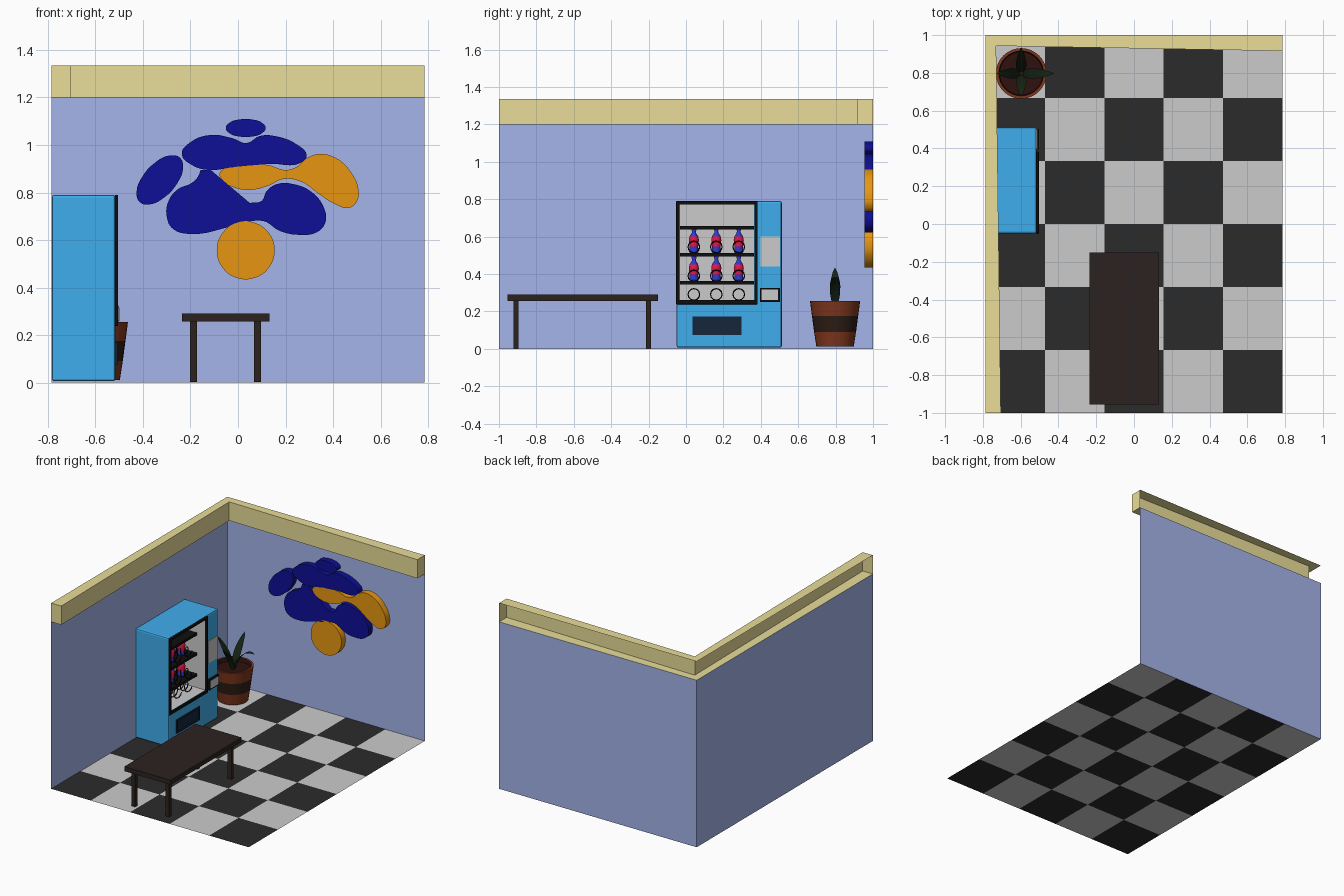
import bpy
from math import pi, sin, cos, radians

if "Cube" in bpy.data.objects:
    bpy.data.objects.remove(bpy.data.objects["Cube"])

def mat(name, *rgb):
    # colours are given as seen on screen and turned into linear values
    m = bpy.data.materials.new(name)
    s = [c * 1.132 for c in rgb]
    m.diffuse_color = [c / 12.92 if c < .04 else ((c + .055) / 1.055) ** 2.4 for c in s] + [1]
    m.use_nodes = True
    m.node_tree.nodes["Principled BSDF"].inputs["Base Color"].default_value = m.diffuse_color
    return m

BLUE_WALL = mat("wall_blue", .57, .625, .81)
CREAM = mat("cream", .81, .765, .53)
LIGHT = mat("light_grey", .80, .80, .80)
DARK = mat("dark_tile", .15, .15, .15)
BLACK = mat("black", .05, .05, .05)
CYAN = mat("machine_blue", .22, .60, .82)
SLOT = mat("slot_navy", .07, .13, .21)
BROWN = mat("dark_wood", .15, .12, .11)
CLAY = mat("clay", .44, .19, .10)
BAND = mat("dark_clay", .16, .10, .07)
SOIL = mat("soil", .16, .06, .05)
GREEN = mat("leaf_green", .07, .12, .07)
NAVY = mat("navy", .05, .05, .52)
ORANGE = mat("orange", .80, .52, .06)
RED = mat("bottle_red", .80, .08, .25)
VIOLET = mat("bottle_blue", .17, .20, .72)

def mesh(name, verts, faces, mats, index=None, smooth=False):
    me = bpy.data.meshes.new(name)
    me.from_pydata(verts, [], faces)
    for m in mats:
        me.materials.append(m)
    if index:
        me.polygons.foreach_set("material_index", index)
    o = bpy.data.objects.new(name, me)
    bpy.context.collection.objects.link(o)
    if smooth:
        select(o)
        bpy.ops.object.shade_smooth_by_angle(angle=radians(35))
    return o

def select(o):
    bpy.ops.object.select_all(action='DESELECT')
    o.select_set(True)
    bpy.context.view_layer.objects.active = o

def box(name, lo, hi, m, bevel=0, open_front=False):
    v = [(x, y, z) for x in (lo[0], hi[0]) for y in (lo[1], hi[1]) for z in (lo[2], hi[2])]
    f = [(0, 1, 3, 2), (0, 4, 5, 1), (2, 3, 7, 6), (0, 2, 6, 4), (1, 5, 7, 3), (4, 6, 7, 5)]
    o = mesh(name, v, f[:5] if open_front else f, [m])
    if bevel:
        b = o.modifiers.new("bevel", 'BEVEL')
        b.width, b.segments = bevel, 2
    return o

def cut(o, lo, hi):
    c = box("cutter", lo, hi, BLACK)
    c.hide_render = True
    b = o.modifiers.new("cut", 'BOOLEAN')
    b.operation, b.object, b.solver = 'DIFFERENCE', c, 'EXACT'
    select(o)
    bpy.ops.object.convert(target='MESH')
    bpy.data.objects.remove(c)

def lathe(name, profile, loc, mats, index, n=24):
    # profile of (radius, z); index gives the material of each ring
    v = [(loc[0] + r * cos(2 * pi * k / n), loc[1] + r * sin(2 * pi * k / n), loc[2] + z)
         for r, z in profile for k in range(n)]
    f, idx = [], []
    for i in range(len(profile) - 1):
        for k in range(n):
            a, b = i * n + k, i * n + (k + 1) % n
            f.append((a, b, b + n, a + n))
            idx.append(index[i])
    f += [tuple(reversed(range(n))), tuple(range(len(v) - n, len(v)))]
    idx += [index[0], index[-1]]
    return mesh(name, v, f, mats, idx, True)

# checkered floor
W, H = .785, 1.2
v, f, idx = [], [], []
for i in range(5):
    for j in range(6):
        x0, x1 = -W + i * .314, -W + (i + 1) * .314
        y0, y1 = -1 + j / 3, -1 + (j + 1) / 3
        n = len(v)
        v += [(x0, y0, 0), (x1, y0, 0), (x1, y1, 0), (x0, y1, 0)]
        f.append((n, n + 1, n + 2, n + 3))
        idx.append((i + j) % 2)
mesh("floor_tiles", v, f, [DARK, LIGHT], idx)

# walls
mesh("left_wall", [(-W, -1, 0), (-W, 1, 0), (-W, 1, H), (-W, -1, H)], [(0, 1, 2, 3)], [BLUE_WALL])
mesh("back_wall", [(-W, 1, 0), (W, 1, 0), (W, 1, H), (-W, 1, H)], [(0, 1, 2, 3)], [BLUE_WALL])

# hollow cornice, open towards the outside
T = 1.335
v = []
for (ox, oy), (ix, iy) in (((-W, -1), (-.705, -1)), ((-W, 1), (-.73, .943)), ((W, 1), (W, .916))):
    v += [(ox, oy, H), (ix, iy, H), (ix, iy, T), (ox, oy, T)]
f = [(s + k, s + k + 4, s + k + 5, s + k + 1) for s in (0, 4) for k in range(3)]
mesh("cornice", v, f + [(0, 1, 2, 3), (11, 10, 9, 8)], [CREAM])

# bench
box("bench_top", (-.235, -.955, .257), (.133, -.15, .29), BROWN)
for x in (-.202, .068):
    for y in (-.922, -.214):
        box("bench_leg", (x, y, .003), (x + .029, y + .026, .26), BROWN)

# vending machine body, window frame and liner
body = box("machine_body", (-.783, -.05, .006), (-.516, .512, .79), CYAN, .01)
frame = box("window_frame", (-.518, -.053, .238), (-.504, .383, .79), BLACK, .004)
for o in (body, frame):
    cut(o, (-.725, -.034, .26), (-.45, .365, .772))
box("machine_liner", (-.722, -.033, .261), (-.517, .364, .771), LIGHT, open_front=True)

# shelves, coils and bottles
for z in (.647, .503, .353):
    box("shelf", (-.721, -.032, z - .009), (-.58, .363, z + .009), BLACK)

def coil(name, y, z, r=.031, turns=4, n=12):
    c = bpy.data.curves.new(name, 'CURVE')
    c.dimensions, c.bevel_depth, c.bevel_resolution = '3D', .0032, 0
    s = c.splines.new('POLY')
    s.points.add(turns * n)
    for k, p in enumerate(s.points):
        a = 2 * pi * k / n
        p.co = (-.715 + .13 * k / (turns * n), y + r * cos(a), z + r * sin(a), 1)
    c.materials.append(BLACK)
    o = bpy.data.objects.new(name, c)
    bpy.context.collection.objects.link(o)
    select(o)
    bpy.ops.object.convert(target='MESH')

bottle = [(.02, 0), (.025, .006), (.023, .035), (.027, .07), (.023, .09), (.011, .108), (.01, .12), (.013, .121), (.013, .135)]
for y in (.042, .162, .282):
    for z in (.545, .39, .291):
        coil("coil", y, z)
    for z in (.512, .362):
        lathe("bottle", bottle, (-.648, y, z), [VIOLET, RED], [0, 0, 1, 1, 0, 0, 0, 0], 12)

# control panels and dispensing slot
box("keypad_panel", (-.518, .398, .44), (-.512, .502, .60), LIGHT)
box("coin_return_frame", (-.518, .395, .25), (-.502, .502, .325), BLACK)
box("coin_return_plate", (-.51, .403, .26), (-.499, .493, .316), LIGHT)
slot = box("dispensing_slot", (-.53, .034, .075), (-.508, .296, .172), SLOT)
cut(slot, (-.5145, .046, .086), (-.45, .284, .161))

# plant pot with dark band and soil
PX, PY = -.597, .797
lathe("plant_pot", [(.10, .012), (.112, .09), (.1235, .175), (.134, .255), (.119, .255), (.114, .228)],
      (PX, PY, 0), [CLAY, BAND, SOIL], [0, 1, 0, 0, 2], 32)
bpy.data.objects["plant_pot"].data.polygons[-1].material_index = 2

# four arched, paper-thin leaves: reach outwards, rise and droop of the tip
def leaf(dx, dy, reach, rise, droop):
    v, n = [], 8
    for k in range(n + 1):
        t = k / n
        d = .01 + (reach - .01) * t ** 1.6
        z = .225 + rise * t - droop * t ** 4
        w = .011 + .017 * sin(pi * min(t * 1.1, 1)) if t < .9 else .03 * (1 - t)
        v += [(PX + dx * d - dy * s * w, PY + dy * d + dx * s * w, z) for s in (-1, 1)]
    mesh("leaf", v, [(2 * k, 2 * k + 1, 2 * k + 3, 2 * k + 2) for k in range(n)], [GREEN], smooth=True)

leaf(1, 0, .175, .235, .085)
leaf(-1, 0, .13, .21, 0)
leaf(0, 1, .138, .22, 0)
leaf(0, -1, .12, .20, .02)

# wall art: thick smooth shapes, traced on a 238-per-unit grid
def plaque(name, pts, m, corners=()):
    c = bpy.data.curves.new(name, 'CURVE')
    c.dimensions, c.fill_mode, c.extrude, c.resolution_u = '2D', 'BOTH', .0225, 5
    s = c.splines.new('BEZIER')
    s.use_cyclic_u = True
    s.bezier_points.add(len(pts) - 1)
    for k, (b, (x, z)) in enumerate(zip(s.bezier_points, pts)):
        b.co = ((x - 238.3) / 238, (383 - z) / 238, 0)
        b.handle_left_type = b.handle_right_type = 'VECTOR' if k in corners else 'AUTO'
    c.materials.append(m)
    o = bpy.data.objects.new(name, c)
    bpy.context.collection.objects.link(o)
    o.location, o.rotation_euler = (0, .9765, 0), (pi / 2, 0, 0)
    select(o)
    bpy.ops.object.convert(target='MESH')
    bpy.ops.object.shade_smooth_by_angle(angle=radians(35))

def oval(cx, cz, a, b, deg=0, n=10):
    c, s = cos(radians(deg)), sin(radians(deg))
    ring = [(a * cos(2 * pi * k / n), b * sin(2 * pi * k / n)) for k in range(n)]
    return [(cx + u * c - w * s, cz - u * s - w * c) for u, w in ring]

plaque("art_top_oval", oval(246, 128, 20, 9), NAVY)
plaque("art_left_oval", oval(160, 180, 30, 16, 48), NAVY)
plaque("art_disc", oval(246, 250.5, 29, 29), ORANGE)
plaque("art_upper_shape", [(182, 154), (191, 142), (211, 135), (232, 138), (247, 143), (260, 136), (275, 136),
                           (298, 145), (307, 155), (303, 162), (270, 164), (235, 167), (209, 170), (192, 165)], NAVY)
plaque("art_lower_shape", [(167, 217), (168, 203), (177, 190), (192, 183), (198, 177), (201, 170), (211, 170),
                           (250, 203), (262, 201), (267, 191), (278, 184), (293, 184), (312, 192), (324, 207),
                           (326, 222), (318, 232), (300, 235), (280, 231), (263, 221), (235, 226), (188, 234),
                           (172, 228)], NAVY, (5, 6, 7))
plaque("art_orange_shape", [(220, 173), (235, 167), (268, 165), (285, 170), (297, 167), (306, 159), (320, 154),
                            (338, 159), (352, 173), (359, 190), (357, 202), (349, 208), (335, 204), (318, 193),
                            (302, 182), (284, 179), (268, 186), (250, 190), (233, 187), (224, 181)], ORANGE)
